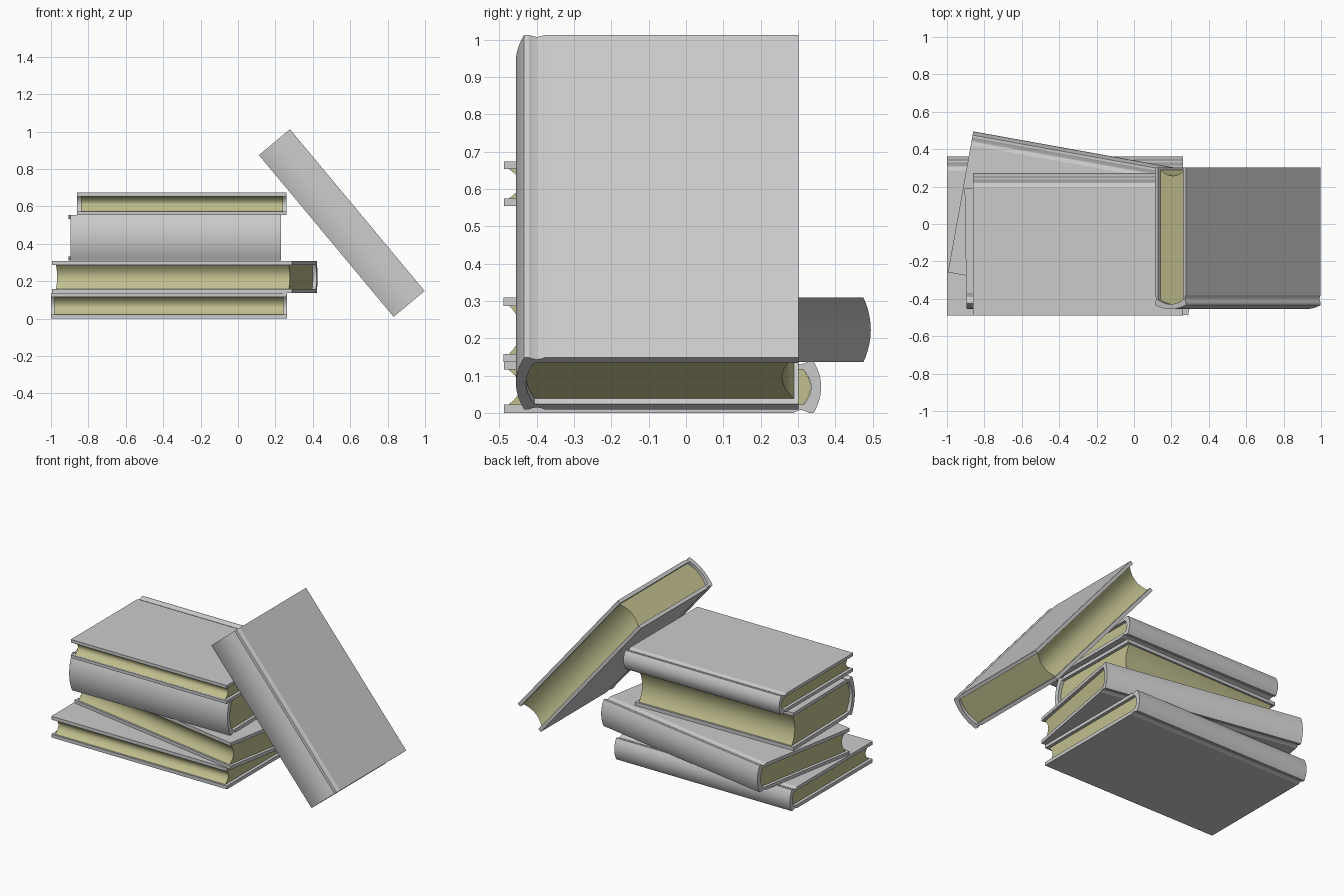
import bpy, bmesh
from math import radians
from mathutils import Matrix, Euler

if "Cube" in bpy.data.objects:
    bpy.data.objects.remove(bpy.data.objects["Cube"])

paper = bpy.data.materials.new("paper")
paper.diffuse_color = (0.53, 0.52, 0.27, 1)
paper.use_nodes = True
paper.node_tree.nodes["Principled BSDF"].inputs["Base Color"].default_value = paper.diffuse_color
N = 12


def arc(v, bulge, half):
    """Shallow curve from +half to -half, pushed out by bulge in the middle."""
    return [(v + bulge * (1 - t * t), half * t)
            for t in [1 - 2 * i / N for i in range(N + 1)]]


def extrude(name, profile, length, matrix, mat=None):
    """Extrude a depth/thickness profile along the book's length."""
    bm = bmesh.new()
    face = bm.faces.new([bm.verts.new((-length / 2, v, w)) for v, w in profile])
    ext = bmesh.ops.extrude_face_region(bm, geom=[face], use_keep_orig=True)
    verts = [g for g in ext["geom"] if isinstance(g, bmesh.types.BMVert)]
    bmesh.ops.translate(bm, verts=verts, vec=(length, 0, 0))
    bmesh.ops.recalc_face_normals(bm, faces=bm.faces)
    mesh = bpy.data.meshes.new(name)
    bm.to_mesh(mesh)
    bm.free()
    obj = bpy.data.objects.new(name, mesh)
    bpy.context.collection.objects.link(obj)
    obj.matrix_world = matrix
    if mat:
        mesh.materials.append(mat)
    bpy.ops.object.select_all(action='DESELECT')
    obj.select_set(True)
    bpy.context.view_layer.objects.active = obj
    bpy.ops.object.shade_smooth_by_angle(angle=radians(30))
    # boards and ends stay flat, only grooves and curves are smooth
    for p in mesh.polygons:
        if max(abs(p.normal.x), abs(p.normal.z)) > 0.999:
            p.use_smooth = False
    return obj


def mirror(pts):
    return [(v, -w) for v, w in reversed(pts)]


def book(name, length, depth, thick, loc, rot, bulge=0.02, board=0.022):
    """Hardback centred on its bounds, spine on local +y."""
    m = Matrix.Translation(loc) @ Euler([radians(a) for a in rot]).to_matrix().to_4x4()
    h, d, s = thick / 2, depth / 2, depth / 2 - bulge
    hi = h - board
    # cover: boards, hinge grooves and rounded spine in one section
    outer = [(-d, h), (s - 0.055, h), (s - 0.045, h - 0.005), (s - 0.034, h - 0.008),
             (s - 0.023, h - 0.005), (s - 0.013, h)]
    spine_in = arc(s - 0.027, bulge, hi)
    cover = (outer + arc(s, bulge, h) + mirror(outer)
             + [(-d, -hi)] + spine_in[::-1] + [(-d, hi)])
    extrude(name + "_cover", cover, length, m)
    # pages: rounded back, hollow fore edge, set in from the cover
    pages = arc(s - 0.028, bulge, hi) + arc(-d + 0.012, 0.032, hi)[::-1]
    extrude(name + "_pages", pages, length - 0.04, m, paper)


# stack, bottom to top
book("bottom_book", 1.262, 0.85, 0.138, (-0.369, -0.063, 0.069), (0, 0, 0))
book("second_book", 1.305, 0.765, 0.173, (-0.285, 0.003, 0.2225), (0, 0, -10.2))
book("third_book", 1.125, 0.645, 0.245, (-0.338, -0.123, 0.4325), (0, 0, 180.9), bulge=0.03)
book("top_book", 1.12, 0.76, 0.12, (-0.30, -0.108, 0.614), (0, 0, 0), board=0.02)
# book leaning against the stack
book("leaning_book", 1.125, 0.757, 0.216, (0.555, -0.077, 0.511), (0, -50.2, 180), bulge=0.022)
